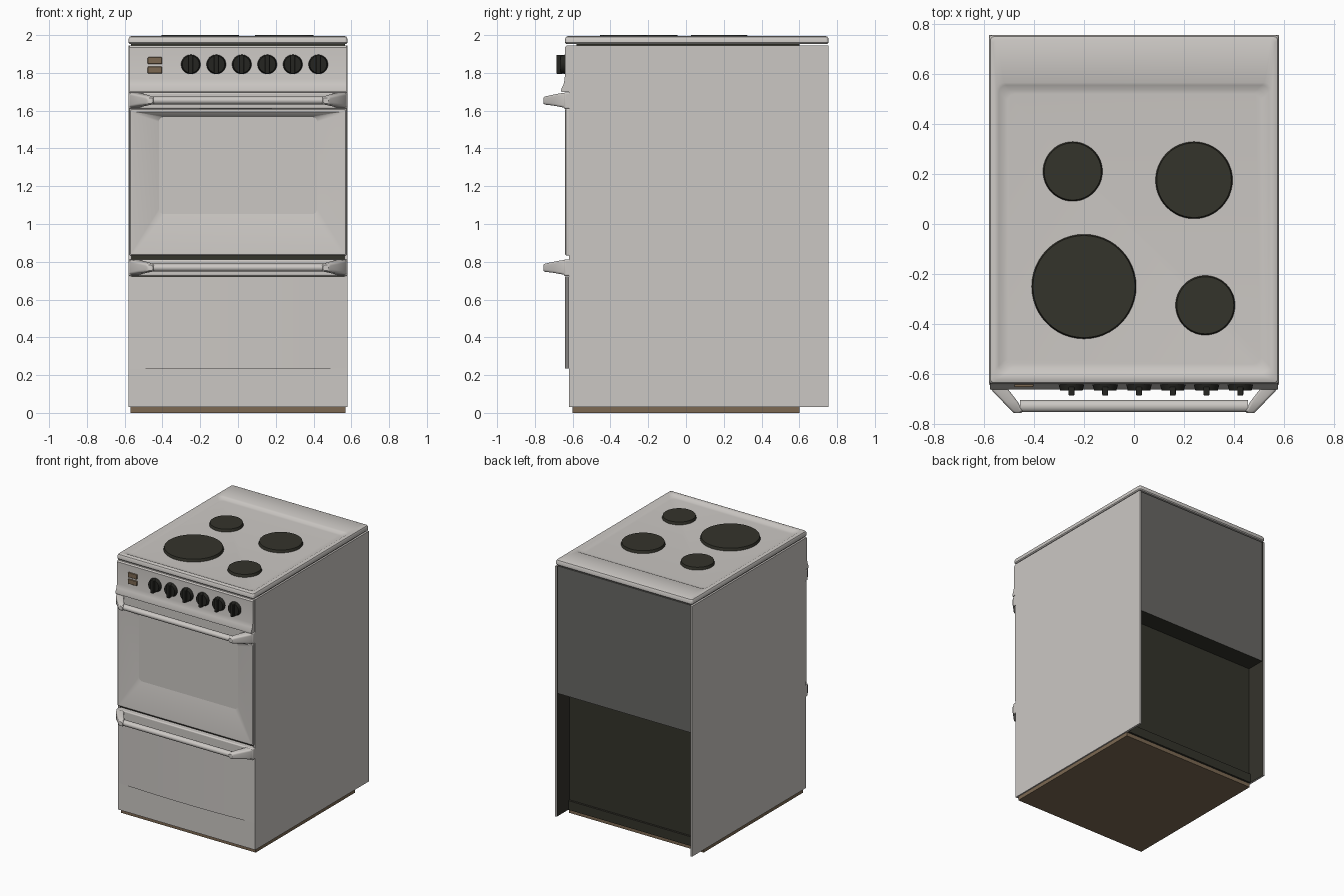
import bpy, bmesh, math
from mathutils import Vector

old = bpy.data.objects.get("Cube")
if old:
    bpy.data.objects.remove(old, do_unlink=True)


def material(name, rgb):
    m = bpy.data.materials.new(name)
    m.use_nodes = True
    m.diffuse_color = (*rgb, 1)
    m.node_tree.nodes["Principled BSDF"].inputs["Base Color"].default_value = (*rgb, 1)
    return m


ENAMEL = material("white enamel", (0.6, 0.575, 0.55))
DARK = material("dark olive glass", (0.034, 0.033, 0.024))
BLACK = material("black plastic", (0.018, 0.018, 0.015))
GREY = material("back grey", (0.14, 0.137, 0.128))
BROWN = material("brown base", (0.2, 0.14, 0.085))


def finish(name, bm, mats, bevel=0.0, smooth=True):
    bmesh.ops.recalc_face_normals(bm, faces=bm.faces)
    mesh = bpy.data.meshes.new(name)
    bm.to_mesh(mesh)
    bm.free()
    ob = bpy.data.objects.new(name, mesh)
    bpy.context.collection.objects.link(ob)
    for m in mats:
        mesh.materials.append(m)
    if bevel:
        mod = ob.modifiers.new("Soft edges", "BEVEL")
        mod.width, mod.segments, mod.limit_method = bevel, 3, "ANGLE"
    if smooth:
        bpy.ops.object.select_all(action="DESELECT")
        ob.select_set(True)
        bpy.context.view_layer.objects.active = ob
        bpy.ops.object.shade_smooth_by_angle(angle=math.radians(35))
    return ob


def box(name, x, y, z, mats, bevel=0.0, rule=None):
    """Box from (low, high) ranges; rule picks a material from a face normal."""
    bm = bmesh.new()
    bmesh.ops.create_cube(bm, size=1)
    for v in bm.verts:
        v.co = Vector(r[0] + (c + 0.5) * (r[1] - r[0]) for c, r in zip(v.co, (x, y, z)))
    bm.normal_update()
    if rule:
        for f in bm.faces:
            f.material_index = rule(f.normal)
    return finish(name, bm, mats, bevel, bool(bevel))


def loft(name, rings, mats, cap=0, bevel=0.0):
    """Skin equal rings of points and close both ends; cap colours the last end."""
    bm = bmesh.new()
    loops = [[bm.verts.new(p) for p in ring] for ring in rings]
    for a, b in zip(loops, loops[1:]):
        for i in range(len(a)):
            j = (i + 1) % len(a)
            bm.faces.new((a[i], a[j], b[j], b[i]))
    bm.faces.new(loops[0])
    bm.faces.new(loops[-1]).material_index = cap
    return finish(name, bm, mats, bevel)


def rounded(u, v, r, place, steps=4):
    """Rounded rectangle over ranges u and v, placed in space by a function."""
    pts = []
    for k, (cu, cv) in enumerate(((u[1] - r, v[1] - r), (u[0] + r, v[1] - r),
                                  (u[0] + r, v[0] + r), (u[1] - r, v[0] + r))):
        for s in range(steps + 1):
            a = math.pi / 2 * (k + s / steps)
            pts.append(place(cu + r * math.cos(a), cv + r * math.sin(a)))
    return pts


def upright(y):
    return lambda u, v: (u, y, v)


def level(z):
    return lambda u, v: (u, v, z)


def cylinder(name, centre, r1, r2, depth, mat, facing_front=False, sides=32):
    bm = bmesh.new()
    bmesh.ops.create_cone(bm, cap_ends=True, segments=sides, radius1=r1, radius2=r2, depth=depth)
    for v in bm.verts:
        c = v.co.copy()
        v.co = Vector(centre) + (Vector((c.x, -c.z, c.y)) if facing_front else c)
    return finish(name, bm, [mat])


# Cabinet: dark core, side panels with dark linings, plinth and base
box("inner_cabinet", (-0.566, 0.566), (-0.58, 0.6), (0.03, 1.956), [DARK])
for side, s in (("left", 1), ("right", -1)):
    box(side + "_side_panel", sorted((0.565 * s, 0.58 * s)), (-0.62, 0.755), (0.03, 1.945),
        [ENAMEL, DARK], rule=lambda n: int(n.x * s < -0.5))
box("plinth", (-0.566, 0.566), (-0.62, -0.57), (0.03, 0.24), [ENAMEL])
box("control_backing", (-0.566, 0.566), (-0.62, -0.57), (1.6, 1.945), [ENAMEL])
box("base_plate", (-0.57, 0.57), (-0.6, 0.6), (0, 0.03), [BROWN])
box("upper_back_panel", (-0.566, 0.566), (0.59, 0.745), (0.97, 1.945), [GREY, DARK],
    rule=lambda n: int(n.z < -0.5))
box("back_sill", (-0.566, 0.566), (0.59, 0.615), (0.03, 0.1), [DARK])

# Hob: pressed tray with a broad rear ledge
W, F, B = 0.58, -0.64, 0.755
tray = [rounded((-W + i, W - i), (F + i, B - i), 0.015, level(z))
        for i, z in ((0.006, 1.953), (0, 1.96), (0, 1.98), (0.006, 1.991), (0.018, 1.996))]
tray += [rounded((-0.55 + i, 0.55 - i), (-0.605 + i, 0.565 - i), 0.03, level(z))
         for i, z in ((0, 1.996), (0.01, 1.991), (0.028, 1.982), (0.045, 1.98))]
loft("hob_tray", tray, [ENAMEL])

# Hot plates
for name, x, y, r in (("rear_right", -0.245, 0.21, 0.12), ("rear_left", 0.24, 0.175, 0.155),
                      ("front_right", -0.2, -0.25, 0.21), ("front_left", 0.285, -0.325, 0.12)):
    cylinder(name + "_hot_plate", (x, y, 1.988), r, r - 0.006, 0.024, DARK, sides=48)

# Control panel with a lip that flares at the bottom
panel = ((-0.61, 1.945), (-0.632, 1.945), (-0.64, 1.935), (-0.642, 1.77),
         (-0.648, 1.74), (-0.662, 1.71), (-0.66, 1.698), (-0.61, 1.698))
loft("control_panel", [[(x, y, z) for y, z in panel] for x in (-0.575, 0.575)], [ENAMEL])

# Knobs with vertical grips
for i in range(6):
    x = -0.25 + 0.135 * i
    cylinder(f"knob_{i + 1}", (x, -0.65, 1.845), 0.053, 0.045, 0.03, BLACK, True)
    box(f"knob_grip_{i + 1}", (x - 0.012, x + 0.012), (-0.686, -0.65), (1.795, 1.895),
        [BLACK], 0.005)

# Indicator buttons
for name, z in (("upper", 1.865), ("lower", 1.815)):
    box(name + "_button", (-0.478, -0.402), (-0.652, -0.63), (z - 0.018, z + 0.018),
        [BROWN], 0.004)

# Oven door: frame sloping inward to a dark window
door = [rounded((-0.575 + i, 0.575 - i), (0.832 + i, 1.612 - i), 0.008, upright(y))
        for i, y in ((0, -0.6), (0, -0.634), (0.006, -0.64), (0.018, -0.64))]
door += [rounded((-0.412, 0.412), (1.062, 1.568), 0.03, upright(-0.598)),
         rounded((-0.405, 0.405), (1.07, 1.56), 0.026, upright(-0.588))]
loft("oven_door", door, [ENAMEL, DARK], cap=1)

# Storage drawer with a gently bowed front
bow = [(0.575 * t / 6, -0.641 + 0.018 * (t / 6) ** 2) for t in range(-6, 7)]
bow += [(0.575, -0.59), (-0.575, -0.59)]
loft("drawer_front", [[(x, y, z) for x, y in bow] for z in (0.236, 0.722)], [ENAMEL])


# Handles: backing rail, round grip and a tapered bracket at each end
def handle(name, z):
    box(name + "_rail", (-0.579, 0.579), (-0.647, -0.6), (z, z + 0.087), [ENAMEL], 0.008)
    grip = [(-0.728 + 0.024 * math.cos(a), z + 0.044 + 0.021 * math.sin(a))
            for a in (math.tau * k / 20 for k in range(20))]
    loft(name + "_grip", [[(x, y, h) for y, h in grip] for x in (-0.455, 0.455)], [ENAMEL])
    for side, s in (("left", 1), ("right", -1)):
        rings = [rounded(sorted((a * s, b * s)), (z + lo, z + hi), 0.012, upright(y))
                 for a, b, lo, hi, y in ((0.52, 0.579, 0.004, 0.085, -0.635),
                                         (0.5, 0.568, 0.01, 0.082, -0.665),
                                         (0.465, 0.525, 0.018, 0.073, -0.71),
                                         (0.445, 0.49, 0.022, 0.065, -0.747),
                                         (0.45, 0.48, 0.028, 0.058, -0.755))]
        loft(f"{name}_{side}_bracket", rings, [ENAMEL])


handle("door_handle", 1.61)
handle("drawer_handle", 0.725)
